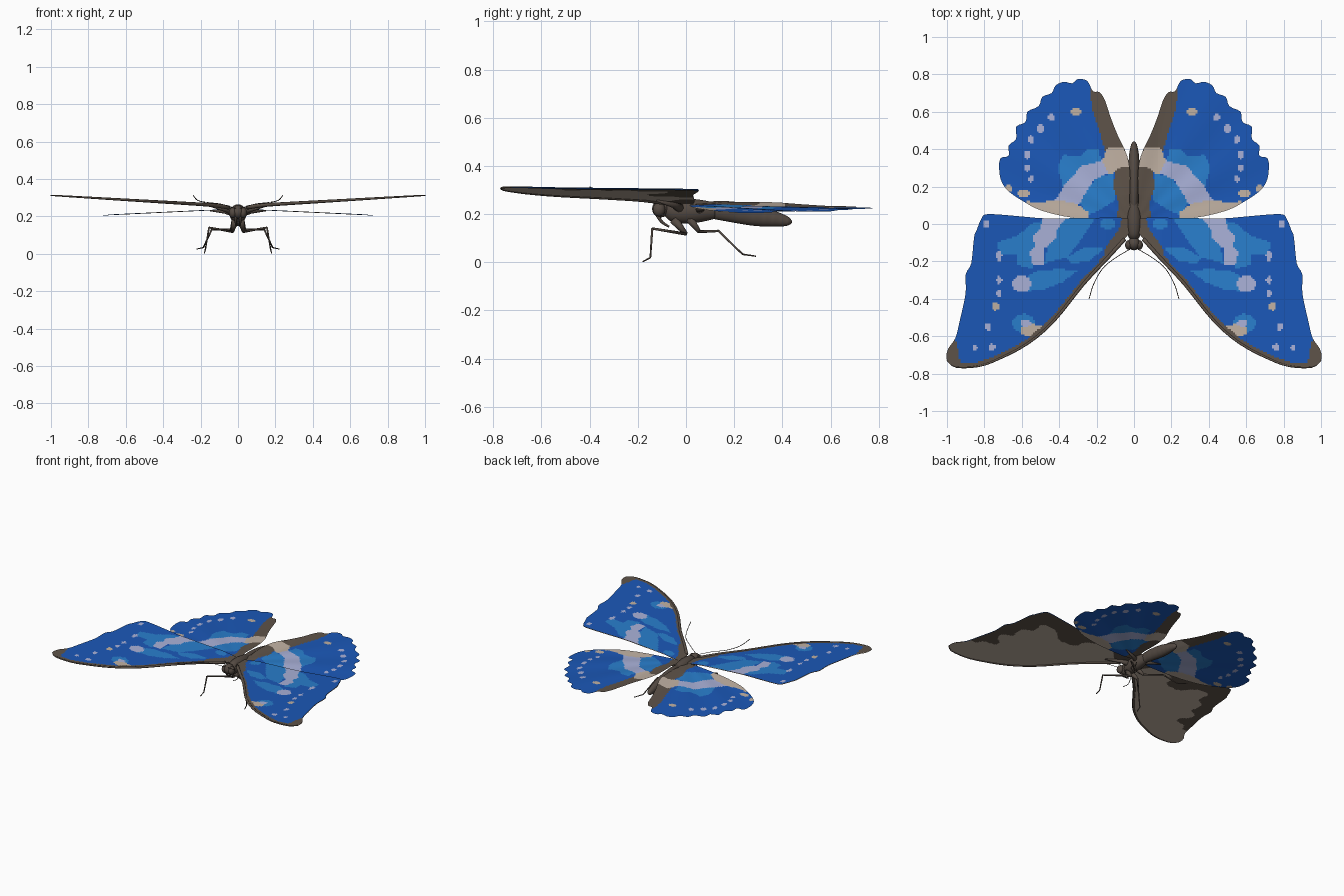
import bpy, bmesh, math
from mathutils import Vector
from mathutils.geometry import intersect_point_line

if "Cube" in bpy.data.objects:
    bpy.data.objects.remove(bpy.data.objects["Cube"])


def material(name, rgb):
    m = bpy.data.materials.new(name)
    m.diffuse_color = (*rgb, 1)
    m.use_nodes = True
    m.node_tree.nodes["Principled BSDF"].inputs["Base Color"].default_value = m.diffuse_color
    return m


MATS = [material("deep_blue", (0.011, 0.098, 0.48)),
        material("light_blue", (0.022, 0.21, 0.61)),
        material("lavender", (0.40, 0.44, 0.69)),
        material("beige", (0.53, 0.44, 0.365)),
        material("brown", (0.113, 0.087, 0.067)),
        material("body_brown", (0.088, 0.068, 0.055))]
BLUE, LIGHT, LAV, BEIGE, BROWN, BODY = range(6)


def spline(pts, n, closed=False):
    """Smooth path through the points."""
    pts = [Vector(p) for p in pts]
    k, out = len(pts), []
    for i in range(k if closed else k - 1):
        a, b, c, d = [pts[j % k] if closed else pts[min(max(j, 0), k - 1)] for j in range(i - 1, i + 3)]
        for t in [j / n for j in range(n)]:
            out.append(0.5 * (2 * b + (c - a) * t + (2 * a - 5 * b + 4 * c - d) * t * t
                              + (3 * b - a - 3 * c + d) * t ** 3))
    return out if closed else out + [pts[-1]]


def finish(name, bm, mats, smooth=True):
    me = bpy.data.meshes.new(name)
    bm.to_mesh(me)
    bm.free()
    for m in mats:
        me.materials.append(m)
    for p in me.polygons:
        p.use_smooth = smooth
    ob = bpy.data.objects.new(name, me)
    bpy.context.collection.objects.link(ob)
    return ob


def loft(name, path, radii, mat, sides=14):
    """Elliptical rings along a path; radii are (across, upright) pairs."""
    bm, rings = bmesh.new(), []
    for i, p in enumerate(path):
        d = (path[min(i + 1, len(path) - 1)] - path[max(i - 1, 0)]).normalized()
        side = d.cross(Vector((0, 0, 1)))
        side = side.normalized() if side.length > 0.05 else Vector((1, 0, 0))
        up = side.cross(d)
        rx, rz = radii[i]
        rings.append([bm.verts.new(p + side * rx * math.cos(a) + up * rz * math.sin(a))
                      for a in [2 * math.pi * j / sides for j in range(sides)]])
    for r, q in zip(rings, rings[1:]):
        for j in range(sides):
            bm.faces.new((r[j], r[j - 1], q[j - 1], q[j]))
    bm.faces.new(rings[0])
    bm.faces.new(rings[-1][::-1])
    bmesh.ops.recalc_face_normals(bm, faces=bm.faces)
    return finish(name, bm, [MATS[mat]])


def tube(name, pts, r0, r1, mat=BODY):
    n = max(len(pts) - 1, 1)
    return loft(name, pts, [(r0 + (r1 - r0) * i / n,) * 2 for i in range(len(pts))], mat, 8)


def body_part(name, rows, ripple=0.0):
    """rows: y, z, half width, half height"""
    path = spline([(0, r[0], r[1]) for r in rows], 6)
    rad = spline([(r[2], r[3], 0) for r in rows], 6)
    loft(name, path, [(v.x * (1 + ripple * math.sin(i * 2.1)), max(v.y, 0.002))
                      for i, v in enumerate(rad)], BODY, 18)


def ball(name, loc, size):
    bm = bmesh.new()
    bmesh.ops.create_uvsphere(bm, u_segments=16, v_segments=10, radius=1)
    for v in bm.verts:
        v.co = Vector(loc) + Vector([a * b for a, b in zip(v.co, size)])
    finish(name, bm, [MATS[BODY]])


def inside(x, y, poly):
    hit = False
    for (ax, ay), (bx, by) in zip(poly, poly[1:] + poly[:1]):
        if (ay > y) != (by > y) and x < ax + (y - ay) * (bx - ax) / (by - ay):
            hit = not hit
    return hit


def edge_distance(x, y, line):
    p, best = Vector((x, y, 0)), 9
    for a, b in zip(line, line[1:]):
        a, b = Vector((*a, 0)), Vector((*b, 0))
        q, t = intersect_point_line(p, a, b)
        best = min(best, (p - a.lerp(b, min(max(t, 0), 1))).length)
    return best


def painter(patches, dots):
    """Later patches and dots cover earlier ones."""
    def paint(x, y):
        c = BLUE
        for col, poly in patches:
            if inside(x, y, poly):
                c = col
        for col, cx, cy, rx, ry in dots:
            if ((x - cx) / rx) ** 2 + ((y - cy) / ry) ** 2 < 1:
                c = col
        return c
    return paint


def wing(name, outline, s, height, paint, up=True, step=0.0095):
    """Flat outline sliced into small cells, coloured by cell, then raised and mirrored."""
    bm = bmesh.new()
    bm.faces.new([bm.verts.new((p.x, p.y, 0)) for p in spline([(*q, 0) for q in outline], 3, True)])
    for axis in (0, 1):
        lo = min(v.co[axis] for v in bm.verts)
        hi = max(v.co[axis] for v in bm.verts)
        no = (1, 0, 0) if axis == 0 else (0, 1, 0)
        c = lo + 0.0067
        while c < hi - 0.001:
            cut = [f for f in bm.faces
                   if min(v.co[axis] for v in f.verts) < c < max(v.co[axis] for v in f.verts)]
            geom = cut + list({e for f in cut for e in f.edges}) + list({v for f in cut for v in f.verts})
            bmesh.ops.bisect_plane(bm, geom=geom, dist=1e-6, plane_co=[c * a for a in no], plane_no=no)
            c += step
    for f in bm.faces:
        m = f.calc_center_median()
        f.material_index = paint(m.x, m.y)
    for v in bm.verts:
        x, y = v.co.x, v.co.y
        v.co = (s * x, y, height(x, y))
    bm.normal_update()
    bmesh.ops.reverse_faces(bm, faces=[f for f in bm.faces if (f.normal.z > 0) != up])
    finish(name, bm, MATS[:5], False)


# Wing outlines (right side)
LEAD = [(1, -.73), (.95, -.765), (.83, -.76), (.72, -.72), (.57, -.64), (.43, -.52),
        (.27, -.32), (.14, -.18), (.05, -.08)]
FORE = [(.02, -.03), (.03, .03), (.25, .032), (.47, .03), (.62, .042), (.78, .053), (.815, .03), (.84, -.03),
        (.855, -.07), (.87, -.21), (.9, -.27), (.9, -.37), (.93, -.51), (.955, -.61), (.995, -.67)] + LEAD
HIND = [(.03, .02), (.025, .12), (.02, .25), (.035, .36), (.085, .47), (.125, .57), (.155, .66), (.185, .705),
        (.22, .71), (.25, .765), (.3, .775), (.33, .752), (.375, .76), (.42, .74), (.44, .70), (.49, .68),
        (.51, .63), (.57, .60), (.58, .545), (.63, .52), (.63, .455), (.67, .42), (.67, .365), (.715, .35),
        (.72, .28), (.705, .22), (.665, .17), (.59, .12), (.49, .07), (.3, .03)]

# Forewing markings
fore_patches = [
    (LIGHT, [(.2, .04), (.4, .04), (.45, -.08), (.48, -.21), (.36, -.18), (.28, -.08)]),
    (LIGHT, [(.3, -.25), (.4, -.24), (.52, -.25), (.6, -.3), (.58, -.36), (.48, -.35), (.38, -.31)]),
    (LIGHT, [(.16, -.13), (.26, -.12), (.36, -.18), (.34, -.21), (.24, -.2)]),
    (LIGHT, [(.47, .02), (.55, .0), (.62, -.06), (.73, -.1), (.72, -.16), (.62, -.16), (.62, -.22),
             (.54, -.24), (.52, -.1)]),
    (LAV, [(.36, .04), (.49, .04), (.5, -.02), (.54, -.06), (.53, -.12), (.56, -.15), (.54, -.22), (.48, -.22),
           (.48, -.13), (.42, -.08), (.41, -.03)]),
    (BROWN, [(0, .05), (.06, .05), (.08, -.03), (.15, -.12), (.18, -.23), (.04, -.1)]),
    (BROWN, [(.965, -.58), (.94, -.68), (.93, -.74), (.86, -.8), (1.1, -.8), (1.1, -.58)])]
fore_dots = [(LIGHT, .14, .0, .04, .03), (LIGHT, .59, -.53, .06, .05),
             (LAV, .6, -.32, .05, .045), (BEIGE, .54, -.57, .07, .033), (LAV, .58, -.53, .03, .02),
             (LAV, .72, -.17, .015, .03), (LAV, .72, -.3, .015, .02), (LAV, .72, -.37, .015, .02),
             (BEIGE, .74, -.44, .02, .022), (LAV, .78, -.55, .015, .02), (LAV, .76, -.66, .02, .018),
             (LAV, .85, -.66, .013, .018), (LAV, .79, .0, .014, .022)]
fore_base = painter(fore_patches, fore_dots)
MARGIN = FORE[3:13]


def fore_top(x, y):
    return BROWN if edge_distance(x, y, LEAD) < 0.021 else fore_base(x, y)


def fore_under(x, y):
    """Broad blotchy brown border along the outer margin, narrowing to the tip."""
    wavy = 0.165 + 0.055 * math.sin(19 * x + 13 * y) + 0.035 * math.sin(37 * y - 15 * x)
    wavy *= min(1, max(0.35, 1.35 + 1.6 * y))
    return BROWN if edge_distance(x, y, MARGIN) < wavy or x + abs(y) < 0.18 else BEIGE


# Hindwing markings
hind_patches = [
    (LIGHT, [(.17, .32), (.19, .4), (.25, .4), (.29, .36), (.38, .37), (.41, .3), (.38, .2), (.28, .29)]),
    (LIGHT, [(.1, .13), (.11, .27), (.2, .25), (.3, .12), (.24, .05), (.17, .08)]),
    (BROWN, [(0, 0), (0, .32), (.1, .3), (.11, .2), (.08, .1), (.1, 0)]),
    (BROWN, [(0, .3), (.02, .4), (.17, .74), (.235, .72), (.225, .62), (.19, .51), (.15, .38)]),
    (LAV, [(.13, .28), (.17, .34), (.28, .31), (.37, .21), (.42, .13), (.36, .09), (.29, .11), (.22, .23)]),
    (BEIGE, [(0, .31), (.06, .41), (.14, .41), (.17, .34), (.13, .26), (.08, .3)]),
    (BEIGE, [(.24, .0), (.24, .06), (.31, .11), (.42, .13), (.52, .11), (.59, .13), (.5, .04)])]
hind_dots = [(BEIGE, .31, .6, .025, .022), (LAV, .44, .57, .02, .018), (LAV, .5, .51, .018, .025),
             (LAV, .55, .45, .014, .025), (LAV, .57, .37, .015, .025), (LAV, .57, .3, .015, .02),
             (LAV, .55, .24, .016, .016), (BEIGE, .59, .165, .03, .022), (BEIGE, .67, .19, .022, .018)]
hind_paint = painter(hind_patches, hind_dots)


def fore_z(x, y):
    return 0.258 + 0.06 * x - 0.012 * max(0, 1 - x / 0.15)


def hind_z(x, y):
    fold = 0.012 * max(0, 1 - x / 0.13) * min(1, max(0, y / 0.15))
    pleat = 0.002 * math.sin(14 * math.atan2(y, x)) * min(1, math.hypot(x, y) / 0.4)
    return 0.243 - 0.047 * x + fold + pleat


for s, side in ((1, "right"), (-1, "left")):
    wing(side + "_forewing_top", FORE, s, fore_z, fore_top)
    wing(side + "_forewing_underside", FORE, s, lambda x, y: fore_z(x, y) - 0.005, fore_under, False)
    wing(side + "_hindwing", HIND, s, hind_z, hind_paint)
    # Stiff leading vein and wing roots
    vein = spline([(s * x, y, fore_z(x, y) - 0.003) for x, y in LEAD[::-1]], 3)
    tube(side + "_leading_vein", vein, 0.011, 0.003, BROWN)
    tube(side + "_forewing_root", [Vector((s * .02, -.02, .225)), Vector((s * .07, -.05, .24)),
                                   Vector((s * .15, -.12, .258))], 0.022, 0.004)
    tube(side + "_hindwing_root", [Vector((s * .02, .05, .22)), Vector((s * .07, .07, .228)),
                                   Vector((s * .15, .1, .233))], 0.02, 0.003)
    # Eyes and antennae
    ball(side + "_eye", (s * .027, -.112, .222), (.021, .026, .029))
    tube(side + "_antenna", spline([(s * .012, -.13, .245), (s * .09, -.175, .268), (s * .165, -.235, .277),
                                    (s * .215, -.32, .288), (s * .24, -.4, .315)], 6), 0.0017, 0.0022)
    # Legs: hip, thigh, shin and foot
    legs = {"front": ([(.015, -.05, .18), (.03, 0, .12)],
                      [(.03, 0, .12), (.155, -.14, .143), (.175, -.148, .022), (.18, -.18, .005)]),
            "rear": ([(.015, .01, .19), (.035, .055, .13)],
                     [(.035, .055, .13), (.14, .135, .133), (.185, .235, .036), (.22, .29, .028)])}
    for key, (hip, leg) in legs.items():
        tube(f"{side}_{key}_hip", [Vector((s * x, y, z)) for x, y, z in hip], 0.02, 0.009)
        for part, a, b, r in zip(("thigh", "shin", "foot"), leg, leg[1:], (.0065, .005, .0035)):
            tube(f"{side}_{key}_{part}", [Vector((s * a[0], a[1], a[2])), Vector((s * b[0], b[1], b[2]))],
                 r, r * 0.75)
    tube(side + "_mouth_palp", spline([(s * .012, -.12, .2), (s * .012, -.1, .17), (s * .01, -.07, .15)], 4),
         0.008, 0.004)

# Body
ball("head", (0, -.105, .225), (.032, .036, .036))
body_part("thorax", [(-.09, .218, .014, .02), (-.06, .217, .034, .045), (0, .215, .044, .053),
                     (.06, .216, .04, .047), (.12, .217, .026, .034)])
body_part("abdomen", [(.06, .222, .018, .03), (.16, .216, .027, .042), (.28, .198, .031, .044),
                      (.36, .184, .027, .034), (.42, .173, .017, .02), (.44, .17, .004, .004)], 0.05)

# Rest the lowest foot exactly on the ground
low = min(v.co.z for o in bpy.data.objects if o.type == "MESH" for v in o.data.vertices)
for o in bpy.data.objects:
    o.location.z -= low
